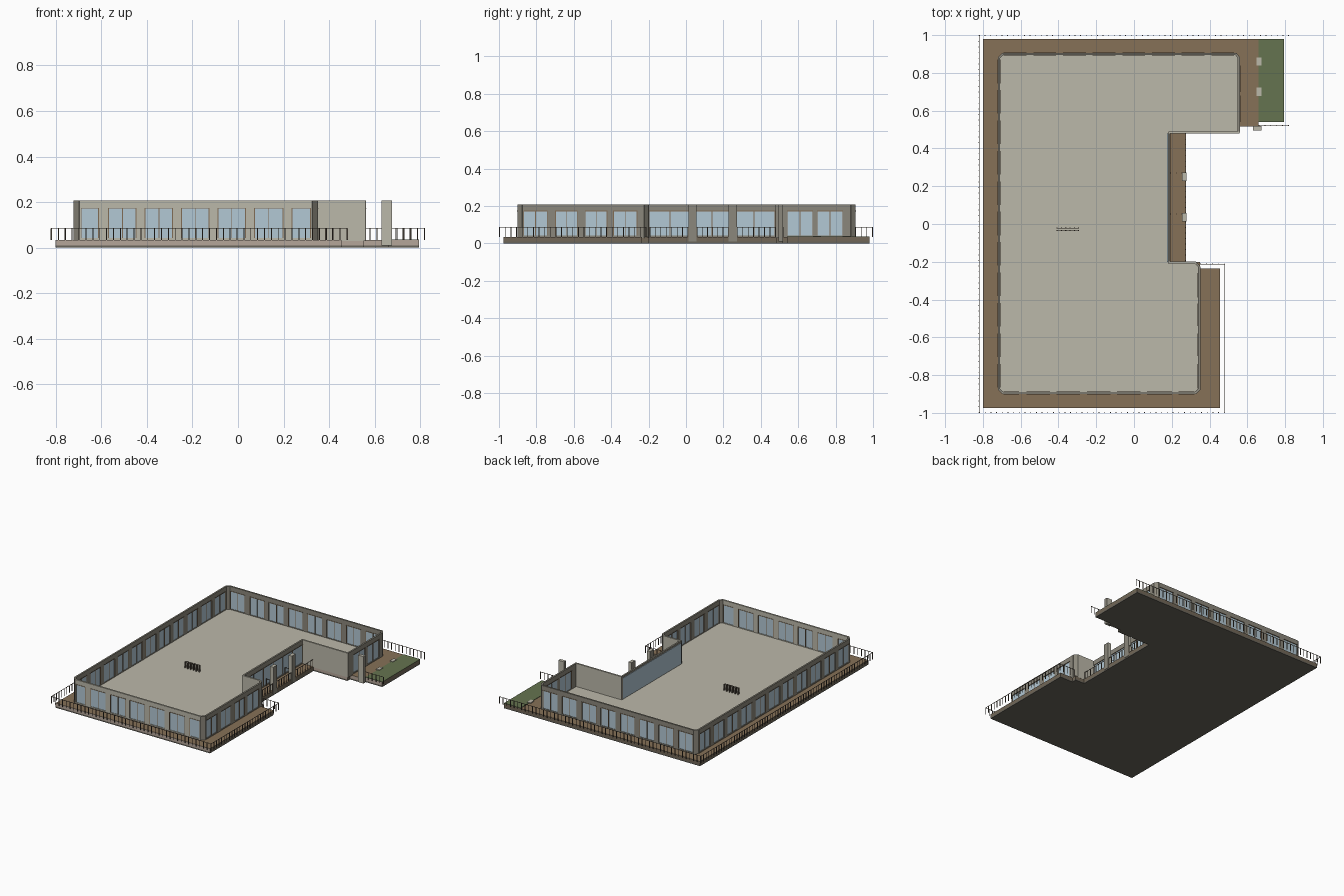
import bpy, bmesh, math
from mathutils import Vector, Matrix

if "Cube" in bpy.data.objects:
    bpy.data.objects.remove(bpy.data.objects["Cube"])


def material(name, rgb):
    m = bpy.data.materials.new(name)
    m.diffuse_color = (*rgb, 1)
    m.use_nodes = True
    m.node_tree.nodes["Principled BSDF"].inputs["Base Color"].default_value = m.diffuse_color
    return m


BEIGE = material("beige_plaster", (0.50, 0.48, 0.40))
TAUPE = material("taupe_cladding", (0.26, 0.245, 0.20))
BROWN = material("brown_decking", (0.24, 0.165, 0.095))
EDGE = material("deck_edge", (0.46, 0.38, 0.32))
SIDE = material("dark_deck_edge", (0.17, 0.135, 0.095))
DARK = material("dark_foundation", (0.14, 0.13, 0.105))
GLASS = material("window_glass", (0.45, 0.58, 0.66))
FRAME = material("brown_frame", (0.22, 0.15, 0.09))
RAIL = material("rail_metal", (0.12, 0.095, 0.07))
GREEN = material("lawn_green", (0.13, 0.175, 0.08))


def finish(bm, name, *mats):
    me = bpy.data.meshes.new(name)
    bm.normal_update()
    # Second material goes on faces turned to the sides
    if len(mats) == 2:
        for f in bm.faces:
            f.material_index = 1 if abs(f.normal.x) > 0.3 else 0
    bm.to_mesh(me)
    bm.free()
    for m in mats:
        me.materials.append(m)
    ob = bpy.data.objects.new(name, me)
    bpy.context.collection.objects.link(ob)
    return ob


def add_box(bm, p, q, s0, s1, z0, z1, thick, off=0.0):
    """Box along the line p-q from distance s0 to s1, shifted left by off."""
    d = (Vector(q) - Vector(p)).normalized()
    n = Vector((-d.y, d.x))
    c = Vector(p) + d * (s0 + s1) / 2 + n * off
    mat = (Matrix.Translation((c.x, c.y, (z0 + z1) / 2))
           @ Matrix.Rotation(math.atan2(d.y, d.x), 4, 'Z')
           @ Matrix.Diagonal((s1 - s0, thick, z1 - z0, 1)))
    bmesh.ops.create_cube(bm, size=1, matrix=mat)


def block(bm, x0, x1, y0, y1, z0, z1):
    ym = (y0 + y1) / 2
    add_box(bm, (x0, ym), (x1, ym), 0, x1 - x0, z0, z1, y1 - y0)


def slab(name, pts, z0, z1, top, front, side):
    bm = bmesh.new()
    f = bm.faces.new([bm.verts.new((x, y, z0)) for x, y in pts])
    r = bmesh.ops.extrude_face_region(bm, geom=[f])
    up = [v for v in r["geom"] if isinstance(v, bmesh.types.BMVert)]
    bmesh.ops.translate(bm, verts=up, vec=(0, 0, z1 - z0))
    bmesh.ops.recalc_face_normals(bm, faces=bm.faces)
    for f in bm.faces:
        f.material_index = 0 if f.normal.z > 0.5 else 1 if f.normal.y < -0.5 else 2
    return finish(bm, name, top, front, side)


# Foundation, deck, interior floor and lawn
deck = [(-0.8, -0.975), (0.455, -0.975), (0.455, -0.235), (0.35, -0.235), (0.35, -0.2),
        (0.275, -0.2), (0.275, 0.485), (0.55, 0.485), (0.55, 0.515), (0.66, 0.515),
        (0.66, 0.54), (0.795, 0.54), (0.795, 0.98), (-0.8, 0.98)]
slab("foundation", deck, 0.0, 0.01, DARK, DARK, DARK)
slab("deck", deck, 0.01, 0.034, BROWN, EDGE, SIDE)
floor = [(-0.695, -0.895), (0.325, -0.895), (0.345, -0.875), (0.345, -0.225), (0.325, -0.205),
         (0.185, -0.205), (0.185, 0.485), (0.555, 0.485), (0.555, 0.88), (0.54, 0.9),
         (-0.695, 0.9), (-0.715, 0.88), (-0.715, -0.875)]
slab("interior_floor", floor, 0.03, 0.038, BEIGE, BEIGE, BEIGE)
slab("lawn", [(0.66, 0.54), (0.795, 0.54), (0.795, 0.98), (0.66, 0.98)],
     0.03, 0.037, GREEN, GREEN, GREEN)


def bays(start, end, n, gap):
    pitch = (end - start + gap) / n
    return [(start + i * pitch, start + (i + 1) * pitch - gap) for i in range(n)]


# Window bays per wall segment, as coordinates along the wall's main axis
front = [(-0.69, -0.61), (-0.57, -0.445), (-0.41, -0.285), (-0.25, -0.125),
         (-0.09, 0.035), (0.07, 0.2), (0.235, 0.32)]
windows = {
    0: front,
    2: [(-0.87, -0.74), (-0.70, -0.58), (-0.54, -0.42), (-0.39, -0.26)],
    5: [(-0.2, 0.478)],
    7: [(0.54, 0.68), (0.70, 0.84)],
    9: bays(-0.69, 0.53, 8, 0.036),
    11: bays(-0.865, 0.87, 11, 0.036),
}
SILL, HEAD, TOP, THICK = 0.042, 0.172, 0.208, 0.012

front_walls, side_walls = bmesh.new(), bmesh.new()
glass, frames = bmesh.new(), bmesh.new()
for i, p in enumerate(floor):
    q = floor[(i + 1) % len(floor)]
    walls = front_walls if i in (0, 4, 6) else side_walls
    length = (Vector(q) - Vector(p)).length
    axis = 0 if abs(q[0] - p[0]) > abs(q[1] - p[1]) else 1
    spans = sorted(tuple(sorted(abs(c - p[axis]) for c in w)) for w in windows.get(i, []))
    if not spans:
        add_box(walls, p, q, -0.003, length + 0.003, 0.03, TOP, THICK)
        continue
    # Lintel, sill and piers
    add_box(walls, p, q, 0, length, HEAD, TOP, THICK)
    add_box(walls, p, q, 0, length, 0.03, SILL, THICK)
    edges = [0] + [c for s in spans for c in s] + [length]
    for a, b in zip(edges[::2], edges[1::2]):
        if b - a > 0.001:
            add_box(walls, p, q, a, b, SILL, HEAD, THICK)
    # Panes with jambs, mullions and head trim
    for a, b in spans:
        if i == 5:
            # Courtyard glazing runs past the lintel on the inside
            add_box(glass, p, q, a, b, SILL, HEAD, 0.004)
            add_box(glass, p, q, a, b, SILL, 0.195, 0.003, 0.0075)
        else:
            add_box(glass, p, q, a, b, SILL, HEAD, 0.004)
        bars = 7 if i == 5 else 3 if b - a > 0.1 else 2
        for k in range(bars):
            c = a + 0.002 + (b - a - 0.004) * k / (bars - 1)
            add_box(frames, p, q, c - 0.002, c + 0.002, SILL, HEAD, 0.009)
        add_box(frames, p, q, a, b, HEAD, HEAD + 0.003, THICK + 0.004)
finish(front_walls, "front_walls", BEIGE, TAUPE)
finish(side_walls, "side_and_back_walls", TAUPE)
finish(glass, "window_panes", GLASS)
finish(frames, "window_frames", FRAME)

# Free-standing columns
bm = bmesh.new()
for y in (0.035, 0.25):
    block(bm, 0.253, 0.278, y - 0.022, y + 0.022, 0.01, 0.208)
block(bm, 0.63, 0.675, 0.495, 0.518, 0.01, 0.208)
finish(bm, "columns", BEIGE, TAUPE)

# Stepping pads beside the lawn
bm = bmesh.new()
for y in (0.70, 0.86):
    block(bm, 0.648, 0.674, y - 0.022, y + 0.022, 0.03, 0.041)
finish(bm, "stepping_pads", BEIGE)


def railing(bm, p, q, spacing=0.03, z0=0.034, z1=0.087, w=0.004):
    length = (Vector(q) - Vector(p)).length
    add_box(bm, p, q, 0, length, z1 - 0.003, z1, 0.0025)
    n = max(1, round(length / spacing))
    for k in range(n + 1):
        c = w / 2 + (length - w) * k / n
        add_box(bm, p, q, c - w / 2, c + w / 2, z0, z1 - 0.003, w)


# Perimeter railing
bm = bmesh.new()
for p, q in [((0.48, -0.998), (-0.82, -0.998)), ((-0.82, -0.998), (-0.82, 0.998)),
             ((-0.82, 0.998), (0.82, 0.998)), ((0.48, -0.998), (0.48, -0.212)),
             ((0.48, -0.212), (0.35, -0.212)), ((0.66, 0.522), (0.82, 0.522))]:
    railing(bm, p, q)
finish(bm, "perimeter_railing", RAIL)

# Courtyard railing between the columns, with dividers
bm = bmesh.new()
for a, b in [(-0.195, 0.013), (0.057, 0.228), (0.272, 0.48)]:
    railing(bm, (0.273, a), (0.273, b))
for y in (0.053, 0.27):
    railing(bm, (0.192, y), (0.255, y))
finish(bm, "courtyard_railing", RAIL)

# Slatted stand inside
bm = bmesh.new()
for y in (-0.034, -0.022):
    railing(bm, (-0.41, y), (-0.29, y), 0.024, 0.038, 0.085, 0.006)
finish(bm, "slatted_stand", RAIL)
